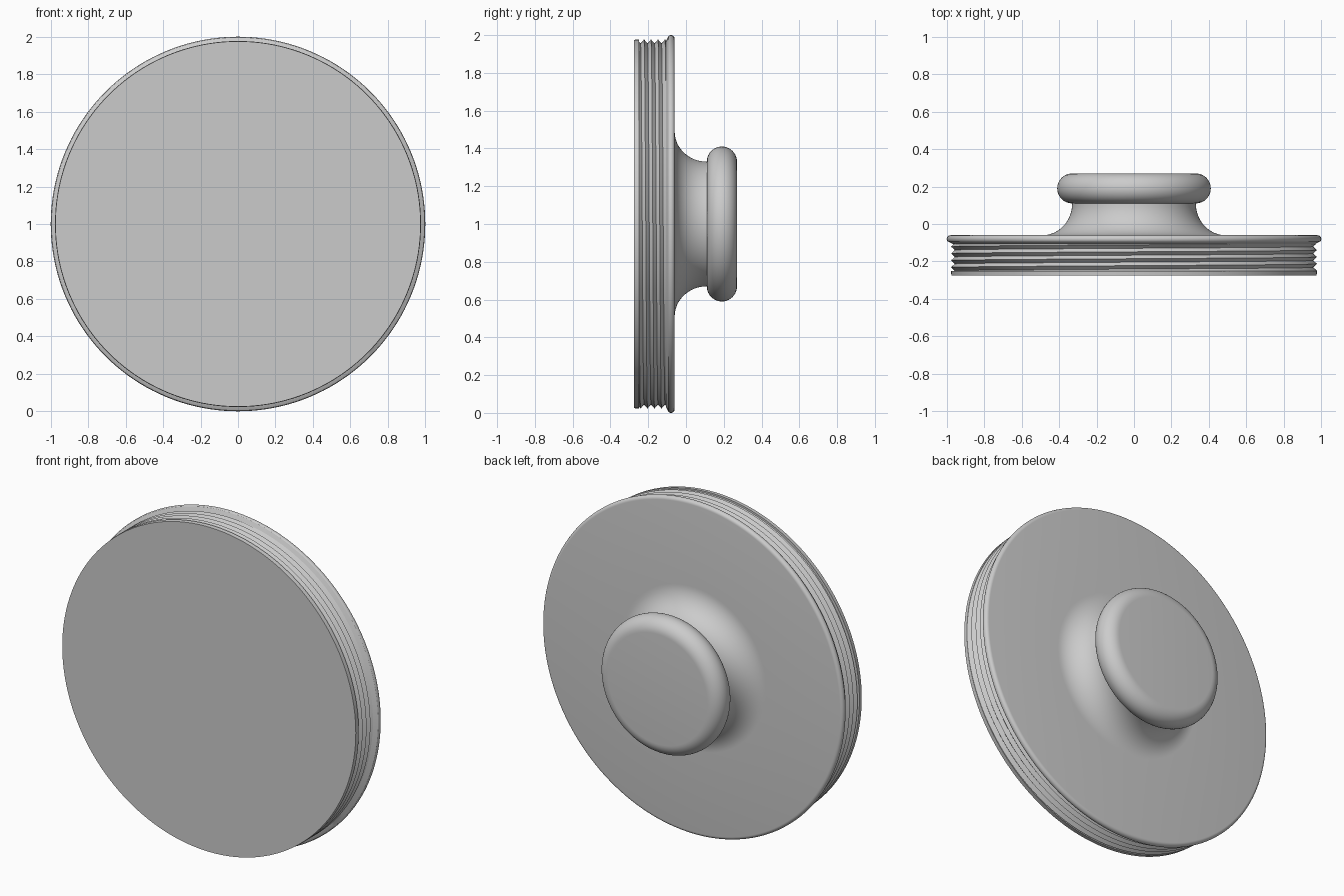
import bpy, bmesh, math

cube = bpy.data.objects.get("Cube")
if cube:
    bpy.data.objects.remove(cube, do_unlink=True)

SEGMENTS = 160
FRONT, THREAD_START, THREAD_END, BACK = -0.275, -0.25, -0.107, -0.06
PITCH, ROOT, CREST = 0.037, 0.957, 0.977

grey = bpy.data.materials.new("plain grey")
grey.use_nodes = True
colour = (0.6, 0.6, 0.6, 1)
grey.diffuse_color = colour
grey.node_tree.nodes["Principled BSDF"].inputs["Base Color"].default_value = colour


def arc(cr, cy, a, b, start, end, steps):
    """Points (radius, y) on an elliptical arc, angles in degrees."""
    angles = [math.radians(start + (end - start) * i / steps) for i in range(steps + 1)]
    return [(cr + a * math.cos(t), cy + b * math.sin(t)) for t in angles]


def thread(turn):
    """V-shaped thread profile, shifted along the axis by a fraction of a turn."""
    points = []
    for i in range(-4, 12):
        y = THREAD_START + PITCH * (i / 2 + turn)
        y = min(max(y, THREAD_START), THREAD_END)
        phase = ((y - THREAD_START) / PITCH - turn) % 1
        points.append((ROOT + (CREST - ROOT) * abs(2 * phase - 1), y))
    return points


def lathe(name, profile):
    """Sweep profile(turn) around the y axis, closing it at both poles."""
    bm = bmesh.new()
    columns = []
    for s in range(SEGMENTS + 1):
        turn = s / SEGMENTS
        angle = -2 * math.pi * turn
        columns.append([bm.verts.new((r * math.cos(angle), y, 1 + r * math.sin(angle)))
                        for r, y in profile(turn)])
    for a, b in zip(columns, columns[1:]):
        for i in range(len(a) - 1):
            bm.faces.new((a[i], a[i + 1], b[i + 1], b[i]))
    bmesh.ops.remove_doubles(bm, verts=bm.verts, dist=0.0002)
    bmesh.ops.recalc_face_normals(bm, faces=bm.faces)
    mesh = bpy.data.meshes.new(name)
    bm.to_mesh(mesh)
    bm.free()
    mesh.materials.append(grey)
    obj = bpy.data.objects.new(name, mesh)
    bpy.context.collection.objects.link(obj)
    bpy.ops.object.select_all(action="DESELECT")
    obj.select_set(True)
    bpy.context.view_layer.objects.active = obj
    bpy.ops.object.shade_smooth_by_angle(angle=math.radians(30))
    return obj


# Threaded disc with a flared rear flange
rim = [(0.975, FRONT), (0.977, THREAD_START)]
flange = [(0.967, THREAD_END)] + arc(0.98, -0.08, 0.02, 0.02, -40, 90, 8)

# Flared neck and rounded knob at the back
neck = arc(0.49, 0.11, 0.16, 0.17, 270, 180, 16)
knob = arc(0.33, 0.19, 0.08, 0.08, -90, 90, 20)

lathe("threaded_plug", lambda turn: [(0, FRONT)] + rim + thread(turn)
      + flange + neck + knob + [(0, 0.27)])
